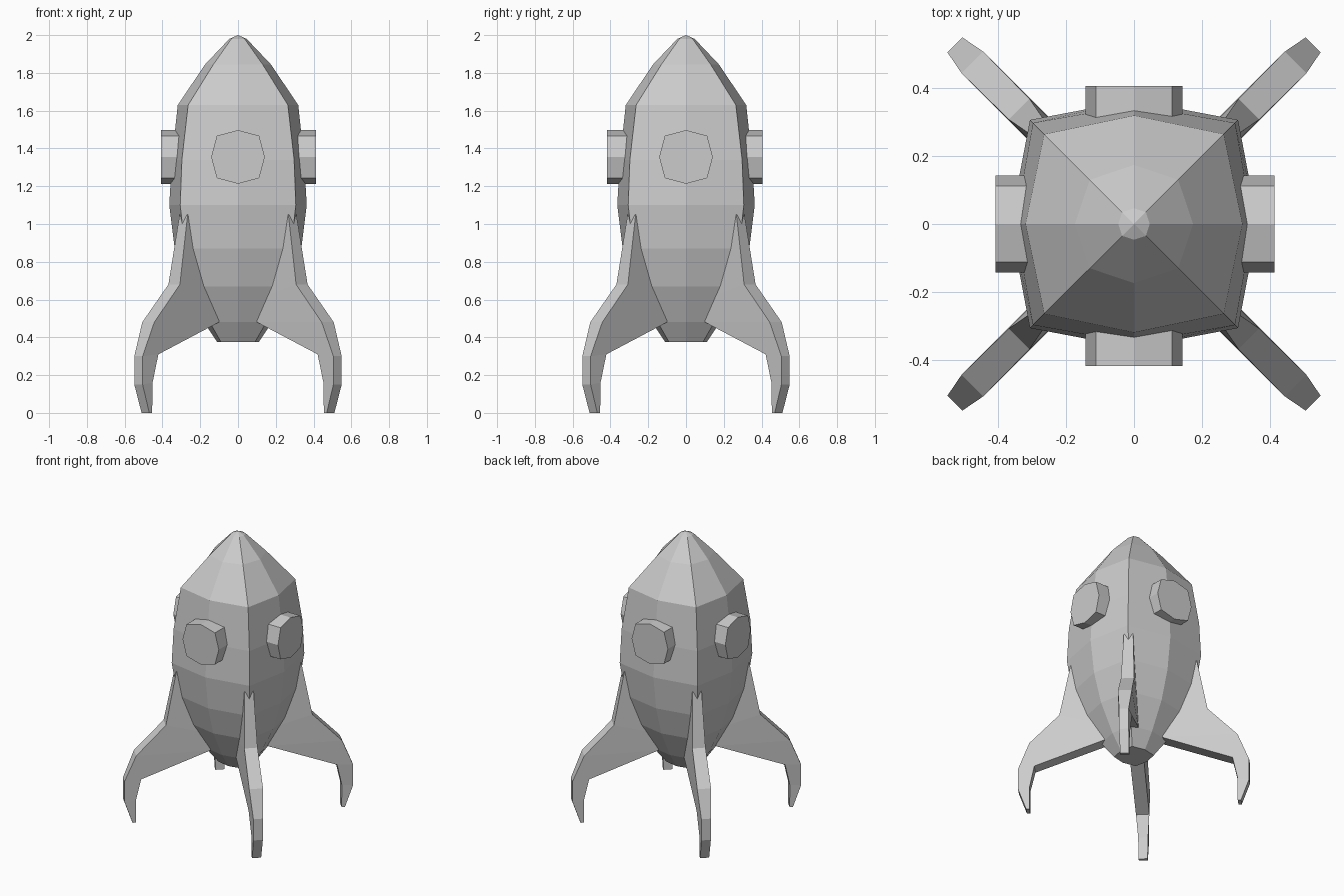
import bpy, bmesh
from math import pi, sqrt
from mathutils import Matrix, Vector

if "Cube" in bpy.data.objects:
    bpy.data.objects.remove(bpy.data.objects["Cube"])


def make_object(name, bm):
    bmesh.ops.recalc_face_normals(bm, faces=bm.faces)
    mesh = bpy.data.meshes.new(name)
    bm.to_mesh(mesh)
    bm.free()
    obj = bpy.data.objects.new(name, mesh)
    bpy.context.collection.objects.link(obj)
    return obj


def bridge(bm, a, b):
    n = len(a)
    for i in range(n):
        bm.faces.new((a[i], a[(i + 1) % n], b[(i + 1) % n], b[i]))


def octagon(mid, corner):
    # eight points: side middles alternating with diagonal corners
    return [(mid, 0), (corner, corner), (0, mid), (-corner, corner),
            (-mid, 0), (-corner, -corner), (0, -mid), (corner, -corner)]


# Hull: stacked squarish octagons (z, side middle, corner)
HULL = [(0.375, 0.11, 0.09), (0.48, 0.18, 0.15), (0.67, 0.276, 0.23),
        (0.87, 0.335, 0.28), (1.10, 0.364, 0.306), (1.34, 0.35, 0.297),
        (1.63, 0.319, 0.264), (1.845, 0.174, 0.13), (1.98, 0.046, 0.035)]
bm = bmesh.new()
rings = [[bm.verts.new((x, y, z)) for x, y in octagon(m, c)] for z, m, c in HULL]
for a, b in zip(rings, rings[1:]):
    bridge(bm, a, b)
bm.faces.new(rings[0])
tip = bm.verts.new((0, 0, 2.0))
for i in range(8):
    bm.faces.new((rings[-1][i], rings[-1][(i + 1) % 8], tip))
make_object("hull", bm)

# Portholes: octagonal plugs on the four sides
for k, reach in enumerate((0.413, 0.406, 0.408, 0.418)):
    bm = bmesh.new()
    loops = [[bm.verts.new((d, u, 1.355 + v)) for u, v in octagon(0.142, 0.112)]
             for d in (0.28, reach)]
    bridge(bm, *loops)
    for loop in loops:
        bm.faces.new(loop)
    bm.transform(Matrix.Rotation(k * pi / 2, 4, 'Z'))
    make_object(f"porthole_{k + 1}", bm)

# Fins: outer edge, inner edge and half thickness, distances along x = y
OUTER = [(0.288, 1.05), (0.338, 0.68), (0.475, 0.48), (0.527, 0.30), (0.527, 0.15), (0.49, 0.0)]
INNER = [(0.14, 1.0), (0.13, 0.60), (0.132, 0.48), (0.452, 0.31), (0.475, 0.16), (0.475, 0.0)]
HALF = [(0.030, 0.030), (0.043, 0.043), (0.045, 0.045), (0.031, 0.043), (0.031, 0.032), (0.029, 0.029)]
for k in range(4):
    bm = bmesh.new()
    sections = []
    for (ro, zo), (ri, zi), (ho, hi) in zip(OUTER, INNER, HALF):
        pts = [(ro, ho, zo), (ro, -ho, zo), (ri, -hi, zi), (ri, hi, zi)]
        sections.append([bm.verts.new((r * sqrt(2), h, z)) for r, h, z in pts])
    for a, b in zip(sections, sections[1:]):
        bridge(bm, a, b)
    bm.faces.new(sections[0])
    bm.faces.new(sections[-1])
    bm.transform(Matrix.Rotation(pi / 4 + k * pi / 2, 4, 'Z'))
    make_object(f"fin_{k + 1}", bm)
